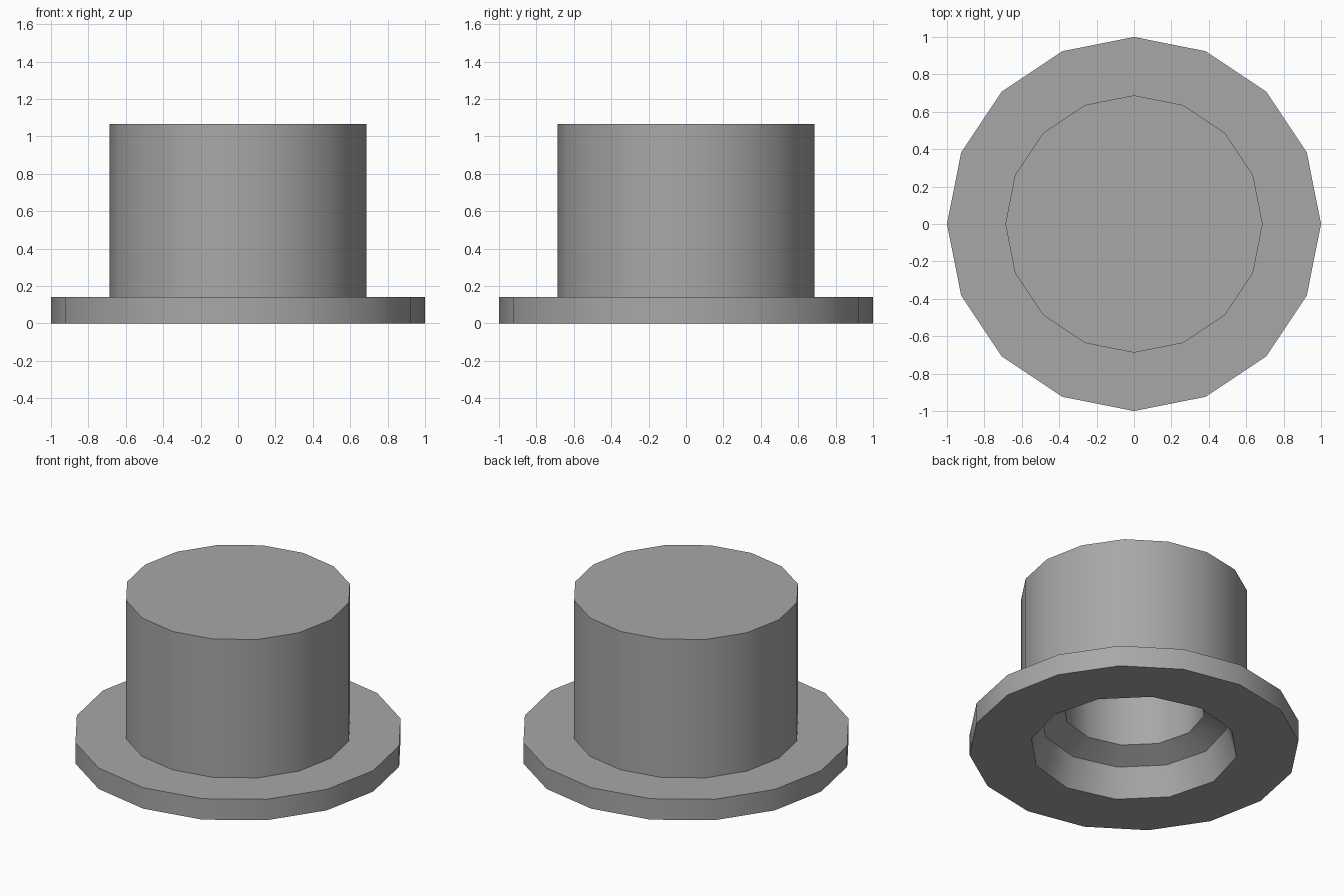
import bpy
import bmesh
from math import cos, sin, tau, radians

cube = bpy.data.objects.get("Cube")
if cube:
    bpy.data.objects.remove(cube, do_unlink=True)

grey = bpy.data.materials.new("mid grey")
grey.use_nodes = True
colour = (0.39, 0.39, 0.39, 1)
grey.diffuse_color = colour
grey.node_tree.nodes["Principled BSDF"].inputs["Base Color"].default_value = colour


def lathe(bm, profile, sides):
    """Stack rings of (radius, height), cap the last, return the first ring's edges."""
    rings = [[bm.verts.new((r * cos(tau * i / sides), r * sin(tau * i / sides), z))
              for i in range(sides)] for r, z in profile]
    for low, high in zip(rings, rings[1:]):
        for i in range(sides):
            j = (i + 1) % sides
            bm.faces.new((low[i], low[j], high[j], high[i]))
    bm.faces.new(rings[-1])
    return [bm.edges.get((rings[0][i], rings[0][i - 1])) for i in range(sides)]


bm = bmesh.new()
# Outside: brim, then crown
outer = lathe(bm, [(1, 0), (1, 0.14), (0.688, 0.14), (0.688, 1.065)], 16)
# Inside: stepped socket narrowing into the crown
inner = lathe(bm, [(0.63, 0), (0.57, 0.19), (0.43, 0.265), (0.43, 0.95)], 12)
# Flat underside of the brim, open in the middle
bmesh.ops.triangle_fill(bm, edges=outer + inner, use_beauty=True, normal=(0, 0, -1))
bmesh.ops.recalc_face_normals(bm, faces=bm.faces)

mesh = bpy.data.meshes.new("hat")
bm.to_mesh(mesh)
bm.free()
mesh.materials.append(grey)
hat = bpy.data.objects.new("brimmed_hat", mesh)
bpy.context.collection.objects.link(hat)

# Round walls smooth, rims crisp
bpy.ops.object.select_all(action='DESELECT')
hat.select_set(True)
bpy.context.view_layer.objects.active = hat
bpy.ops.object.shade_smooth_by_angle(angle=radians(35))
